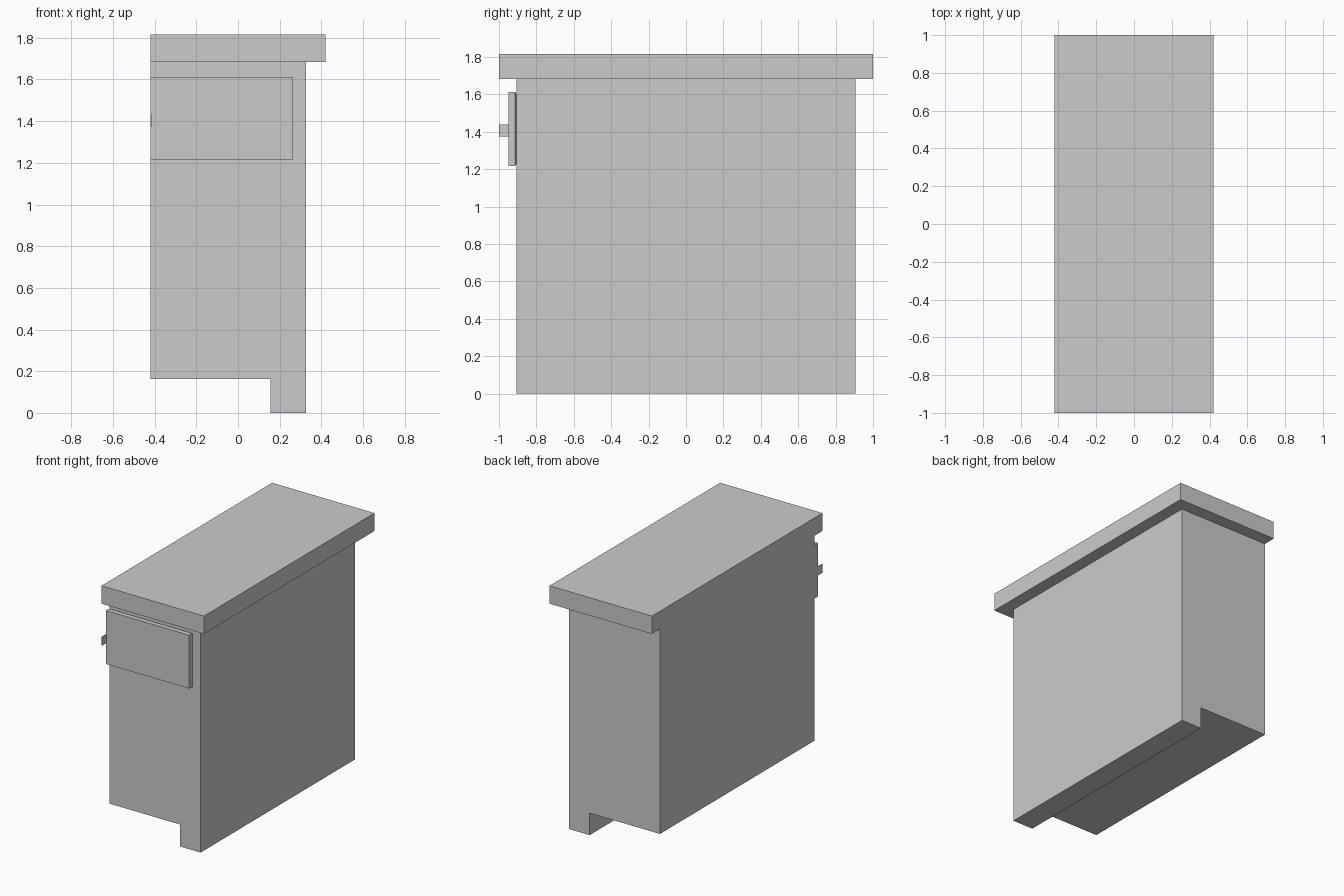
import bpy, bmesh

if "Cube" in bpy.data.objects:
    bpy.data.objects.remove(bpy.data.objects["Cube"])

LEFT = -0.42  # flush plane shared by every part


def prism(name, profile, y0, y1):
    """Extrude an (x, z) outline along y."""
    bm = bmesh.new()
    face = bm.faces.new([bm.verts.new((x, y0, z)) for x, z in profile])
    res = bmesh.ops.extrude_face_region(bm, geom=[face])
    verts = [g for g in res["geom"] if isinstance(g, bmesh.types.BMVert)]
    bmesh.ops.translate(bm, verts=verts, vec=(0, y1 - y0, 0))
    return finish(name, bm)


def loft(name, sections):
    """Join rectangles (y, x0, x1, z0, z1) into a closed solid."""
    bm = bmesh.new()
    rings = [[bm.verts.new((x, y, z)) for x, z in ((a, c), (b, c), (b, d), (a, d))]
             for y, a, b, c, d in sections]
    for r, s in zip(rings, rings[1:]):
        for i in range(4):
            j = (i + 1) % 4
            bm.faces.new((r[i], r[j], s[j], s[i]))
    bm.faces.new(rings[0])
    bm.faces.new(rings[-1])
    return finish(name, bm)


def finish(name, bm):
    bmesh.ops.recalc_face_normals(bm, faces=bm.faces)
    mesh = bpy.data.meshes.new(name)
    bm.to_mesh(mesh)
    bm.free()
    obj = bpy.data.objects.new(name, mesh)
    bpy.context.collection.objects.link(obj)
    return obj


# Cabinet body with the recessed toe space
prism("cabinet_body",
      [(LEFT, 0.163), (0.157, 0.163), (0.157, 0), (0.327, 0), (0.327, 1.683), (LEFT, 1.683)],
      -0.905, 0.905)

# Overhanging worktop
prism("worktop", [(LEFT, 1.683), (0.42, 1.683), (0.42, 1.816), (LEFT, 1.816)], -1, 1)

# Drawer front, chamfered toward the body
loft("drawer_front", [(-0.95, LEFT, 0.265, 1.217, 1.613),
                      (-0.914, LEFT, 0.265, 1.217, 1.613),
                      (-0.905, LEFT, 0.252, 1.232, 1.598)])

# Thin drawer handle at the flush edge
loft("drawer_handle", [(-1.0, LEFT, LEFT + 0.005, 1.373, 1.438),
                       (-0.95, LEFT, LEFT + 0.005, 1.373, 1.438)])
